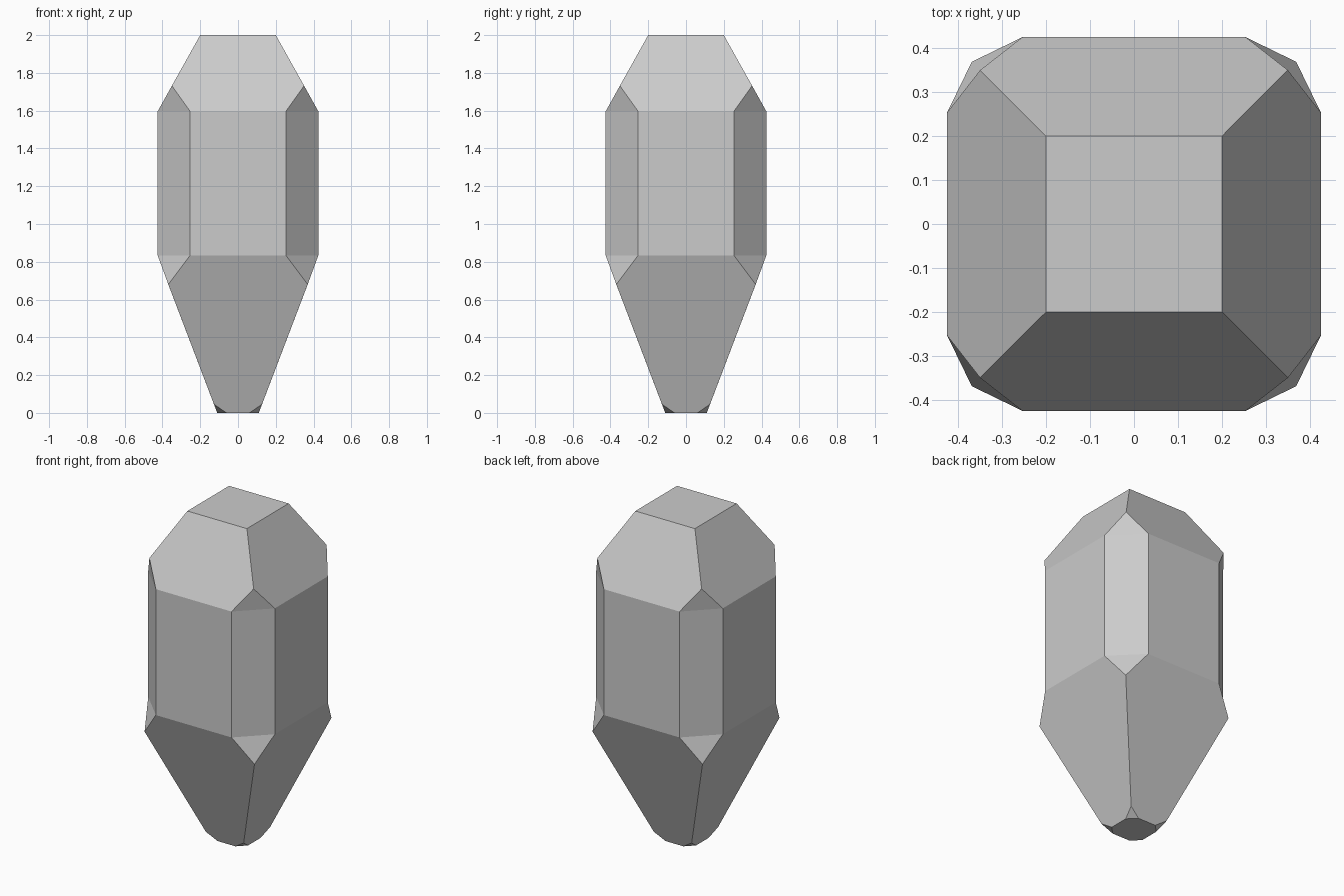
import bpy, bmesh

if "Cube" in bpy.data.objects:
    bpy.data.objects.remove(bpy.data.objects["Cube"])

bm = bmesh.new()


def turn(p, k):
    x, y, z = p
    for _ in range(k % 4):
        x, y = -y, x
    return x, y, z


def corner_ring(r, z):
    # one vertex on each diagonal
    return [bm.verts.new(turn((r, r, z), k)) for k in range(4)]


def chamfer_ring(r, h, z):
    # two vertices at each cut corner, counter-clockwise
    return [bm.verts.new(turn(p, k)) for k in range(4)
            for p in ((r, h, z), (h, r, z))]


# Levels from top to bottom
top = corner_ring(0.2, 2.0)
crown = corner_ring(0.35, 1.732)
upper = chamfer_ring(0.425, 0.254, 1.597)
lower = chamfer_ring(0.425, 0.254, 0.833)
hip = corner_ring(0.369, 0.68)
ankle = corner_ring(0.127, 0.045)
foot = chamfer_ring(0.11, 0.06, 0.0)

face = bm.faces.new
face(top)
face(foot[::-1])
for k in range(4):
    n = (k + 1) % 4
    a, b, c = 2 * k, 2 * k + 1, 2 * n
    # Main facets: crown, wall and long taper
    face((top[n], top[k], crown[k], upper[b], upper[c], crown[n]))
    face((upper[c], upper[b], lower[b], lower[c]))
    face((lower[c], lower[b], hip[k], ankle[k], foot[b], foot[c], ankle[n], hip[n]))
    # Corner facets: cut column, its two end triangles and the foot notch
    face((upper[b], upper[a], lower[a], lower[b]))
    face((crown[k], upper[a], upper[b]))
    face((lower[a], hip[k], lower[b]))
    face((ankle[k], foot[a], foot[b]))

bmesh.ops.recalc_face_normals(bm, faces=bm.faces)
mesh = bpy.data.meshes.new("crystal")
bm.to_mesh(mesh)
bm.free()
crystal = bpy.data.objects.new("crystal", mesh)
bpy.context.collection.objects.link(crystal)
